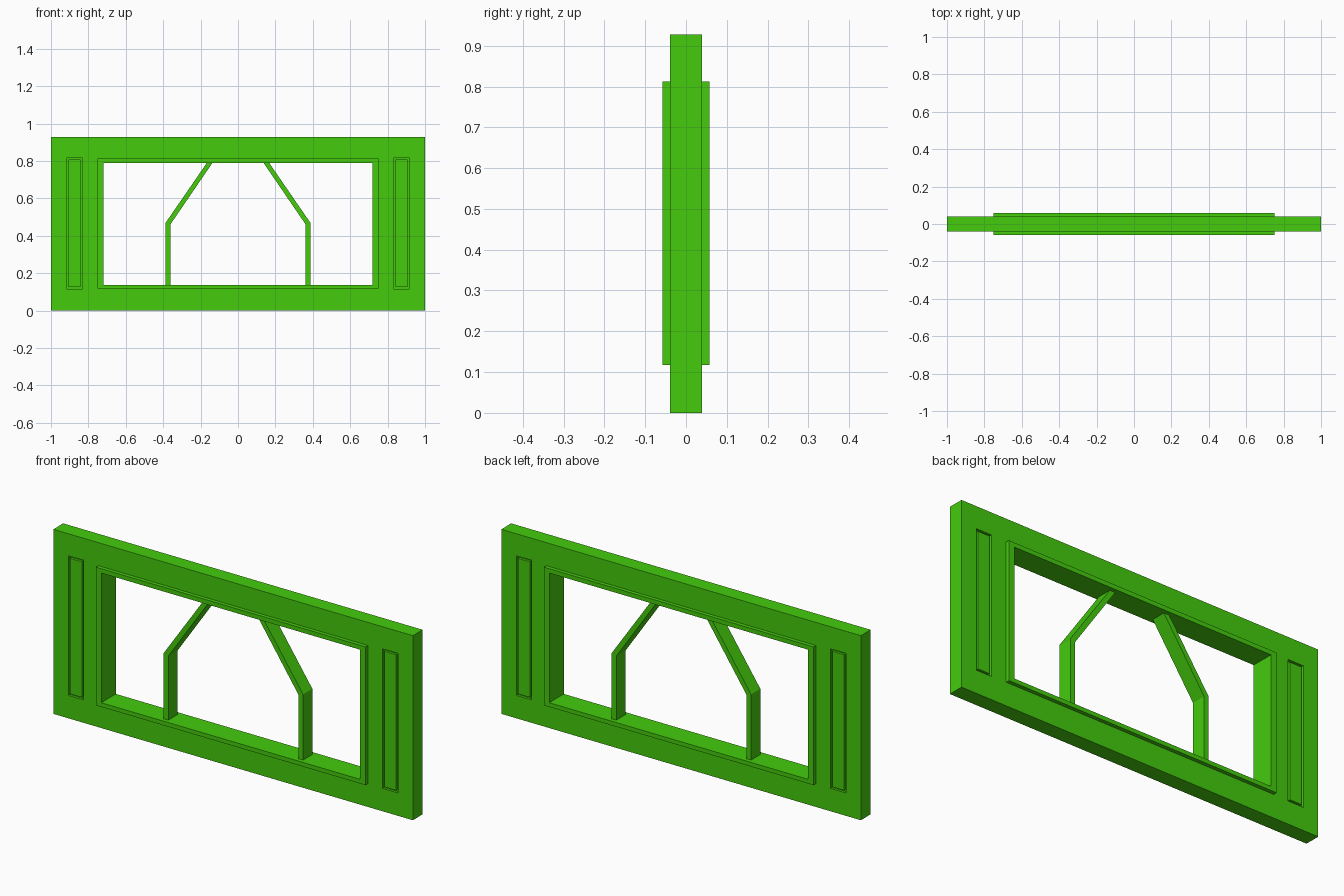
import bpy, bmesh

if "Cube" in bpy.data.objects:
    bpy.data.objects.remove(bpy.data.objects["Cube"])

green = bpy.data.materials.new("green")
green.diffuse_color = (0.058, 0.6, 0.004, 1)
green.use_nodes = True
green.node_tree.nodes["Principled BSDF"].inputs["Base Color"].default_value = green.diffuse_color


def finish(name, bm):
    bmesh.ops.recalc_face_normals(bm, faces=bm.faces)
    mesh = bpy.data.meshes.new(name)
    bm.to_mesh(mesh)
    bm.free()
    mesh.materials.append(green)
    ob = bpy.data.objects.new(name, mesh)
    bpy.context.collection.objects.link(ob)
    return ob


def prism(name, profile, y0, y1):
    """Extrude an (x, z) outline from y0 to y1."""
    bm = bmesh.new()
    front = [bm.verts.new((x, y0, z)) for x, z in profile]
    back = [bm.verts.new((x, y1, z)) for x, z in profile]
    bm.faces.new(front)
    bm.faces.new(back[::-1])
    n = len(profile)
    for i in range(n):
        j = (i + 1) % n
        bm.faces.new((front[i], front[j], back[j], back[i]))
    return finish(name, bm)


def rect(x0, x1, z0, z1):
    return [(x0, z0), (x1, z0), (x1, z1), (x0, z1)]


def ring(name, outer, inner, y0, y1):
    """Rectangular frame with an open middle."""
    bm = bmesh.new()
    loops = [[bm.verts.new((x, y, z)) for x, z in p]
             for p, y in ((outer, y0), (outer, y1), (inner, y1), (inner, y0))]
    for k in range(4):
        a, b = loops[k], loops[(k + 1) % 4]
        for i in range(4):
            j = (i + 1) % 4
            bm.faces.new((a[i], a[j], b[j], b[i]))
    return finish(name, bm)


T = 0.039       # half thickness of the wall
GROOVE = 0.012  # depth of the side grooves

# Wall with a wide opening, and the raised trim lining it
wall = ring("wall", rect(-1, 1, 0, 0.928), rect(-0.735, 0.735, 0.13, 0.80), -T, T)
ring("opening_trim", rect(-0.75, 0.75, 0.117, 0.812),
     rect(-0.72, 0.72, 0.138, 0.79), -0.058, 0.058)

# Narrow rectangular grooves beside the opening, on both faces
for sx in (-1, 1):
    for sy in (-1, 1):
        xs = sorted((sx * 0.832, sx * 0.917))
        xi = sorted((sx * 0.842, sx * 0.907))
        ys = sorted((sy * (T - GROOVE), sy * (T + 0.02)))
        cutter = ring("groove_cutter", rect(*xs, 0.115, 0.817),
                      rect(*xi, 0.125, 0.807), *ys)
        cutter.hide_render = True
        cutter.hide_set(True)
        mod = wall.modifiers.new("groove", 'BOOLEAN')
        mod.object = cutter
        mod.operation = 'DIFFERENCE'
        mod.solver = 'EXACT'

# Bake the grooves and discard the cutters
bpy.context.view_layer.update()
baked = bpy.data.meshes.new_from_object(
    wall.evaluated_get(bpy.context.evaluated_depsgraph_get()))
wall.modifiers.clear()
wall.data = baked
for ob in [o for o in bpy.data.objects if o.name.startswith("groove_cutter")]:
    bpy.data.objects.remove(ob)

# Bent mullions: upright below, leaning inwards above
for side, s in (("left", -1), ("right", 1)):
    outline = [(0.388, 0.13), (0.388, 0.468), (0.163, 0.795),
               (0.133, 0.795), (0.362, 0.460), (0.362, 0.13)]
    prism(side + "_mullion", [(s * x, z) for x, z in outline], -0.037, 0.037)
